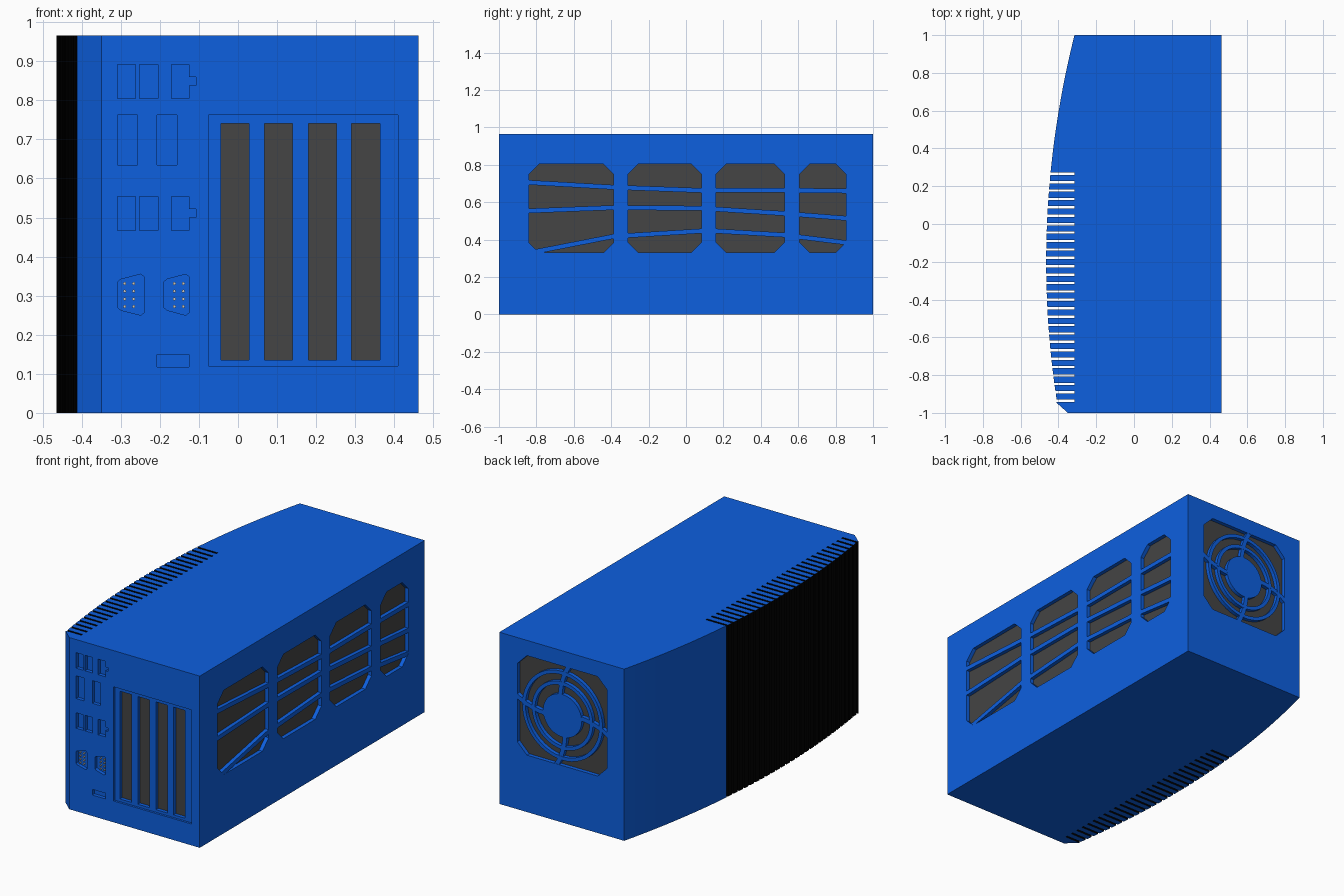
import bpy, bmesh, math

if "Cube" in bpy.data.objects:
    bpy.data.objects.remove(bpy.data.objects["Cube"])


def material(name, rgb):
    m = bpy.data.materials.new(name)
    m.diffuse_color = (*rgb, 1)
    m.use_nodes = True
    m.node_tree.nodes["Principled BSDF"].inputs["Base Color"].default_value = m.diffuse_color
    return m


BLUE = material("blue_shell", (0.004, 0.115, 0.74))
BLACK = material("black_fins", (0.0, 0.0, 0.0))
DARK = material("dark_vent", (0.058, 0.058, 0.058))
WHITE = material("pin_white", (0.8, 0.8, 0.8))


# u, v, depth below the surface -> xyz for each side of the case
def front(u, v, d): return (u, -1 + d, v)
def right(u, v, d): return (0.462 - d, u, v)
def rear(u, v, d): return (u, 1 - d, v)
def flat(u, v, d): return (u, v, d)


def prisms(name, polys, side, d0, d1, mat):
    bm = bmesh.new()
    for poly in polys:
        a = [bm.verts.new(side(u, v, d0)) for u, v in poly]
        b = [bm.verts.new(side(u, v, d1)) for u, v in poly]
        bm.faces.new(a)
        bm.faces.new(b[::-1])
        n = len(poly)
        for i in range(n):
            j = (i + 1) % n
            bm.faces.new((a[j], a[i], b[i], b[j]))
    bmesh.ops.recalc_face_normals(bm, faces=bm.faces)
    me = bpy.data.meshes.new(name)
    bm.to_mesh(me)
    bm.free()
    me.materials.append(mat)
    ob = bpy.data.objects.new(name, me)
    bpy.context.collection.objects.link(ob)
    return ob


def rect(u0, u1, v0, v1):
    return [(u0, v0), (u1, v0), (u1, v1), (u0, v1)]


def octagon(u0, u1, v0, v1, c):
    return [(u0 + c, v0), (u1 - c, v0), (u1, v0 + c), (u1, v1 - c),
            (u1 - c, v1), (u0 + c, v1), (u0, v1 - c), (u0, v0 + c)]


def strip(pts, w):
    # ribbon of width w along a 2D path
    lo, hi = [], []
    for i, (u, v) in enumerate(pts):
        p, q = pts[max(i - 1, 0)], pts[min(i + 1, len(pts) - 1)]
        du, dv = q[0] - p[0], q[1] - p[1]
        s = w / 2 / math.hypot(du, dv)
        lo.append((u + dv * s, v - du * s))
        hi.append((u - dv * s, v + du * s))
    return lo + hi[::-1]


def cut(ob, polys, side, d0, d1):
    c = prisms("cutter", polys, side, d0, d1, BLUE)
    c.hide_render = True
    mod = ob.modifiers.new("cut", 'BOOLEAN')
    mod.operation, mod.solver, mod.object = 'DIFFERENCE', 'EXACT', c
    bpy.context.view_layer.objects.active = ob
    bpy.ops.object.modifier_apply(modifier=mod.name)
    bpy.data.objects.remove(c)


# case body: bowed left side with deep cooling notches, extruded upward
def bow(y):
    return -0.465 + 0.104 * (y + 0.2) ** 2


outline = [(0.462, -1), (0.462, 1)]
outline += [(bow(1 - 0.07 * i), 1 - 0.07 * i) for i in range(11)]
for i in range(28):
    y = 0.266 - i * 0.0445
    a, b = y + 0.006, y - 0.006
    outline += [(bow(a), a), (-0.315, a), (-0.315, b), (bow(b), b)]
outline += [(-0.412, -0.945), (-0.35, -1)]
body = prisms("case_body", [outline], flat, 0, 0.966, BLUE)
body.data.materials.append(BLACK)
for p in body.data.polygons:
    if abs(p.normal.z) < 0.5 and p.center.x < -0.3 and -0.944 < p.center.y < 0.274:
        p.material_index = 1

# side vents: four recessed columns crossed by bent ribs
columns = [octagon(a, b, 0.33, 0.805, 0.055) for a, b in
           ((-0.84, -0.387), (-0.31, 0.082), (0.16, 0.527), (0.607, 0.855))]
cut(body, columns, right, -0.02, 0.025)
prisms("side_vent_mesh", columns, right, 0.022, 0.03, DARK)
ribs = [
    [(-0.86, 0.707), (-0.39, 0.68), (0.08, 0.663), (0.52, 0.664), (0.87, 0.66)],
    [(-0.86, 0.553), (-0.39, 0.571), (0.08, 0.568), (0.52, 0.54), (0.87, 0.513)],
    [(-0.86, 0.325), (-0.39, 0.417), (0.08, 0.446), (0.16, 0.446), (0.52, 0.425), (0.87, 0.382)],
]
prisms("side_vent_ribs", [strip(r, 0.025) for r in ribs], right, 0.0008, 0.028, BLUE)

# rear fan opening with hub, rings and swept spokes
CX, CZ = 0.07, 0.6


def polar(r, a):
    return (CX + r * math.cos(a), CZ + r * math.sin(a))


opening = [octagon(CX - 0.28, CX + 0.28, CZ - 0.28, CZ + 0.28, 0.06)]
cut(body, opening, rear, -0.02, 0.025)
prisms("fan_mesh", opening, rear, 0.022, 0.03, DARK)
prisms("fan_hub", [[polar(0.12, math.tau * i / 48) for i in range(48)]], rear, 0.0008, 0.028, BLUE)
arcs, spokes = [], []
for k in range(4):
    base = k * math.pi / 2
    for r in (0.18, 0.24):
        arcs.append(strip([polar(r, base + math.pi / 2 * i / 14) for i in range(15)], 0.02))
    spokes.append(strip([polar(0.1 + 0.04 * i, base - 0.15 + 0.06 * i) for i in range(6)], 0.025))
prisms("fan_rings", arcs, rear, 0.0008, 0.028, BLUE)
prisms("fan_spokes", spokes, rear, 0.0012, 0.028, BLUE)

# front ports
ports = []
for z in (0.805, 0.467):
    t = z + 0.087
    ports += [rect(-0.308, -0.262, z, t), rect(-0.252, -0.205, z, t)]
    ports.append([(-0.17, z), (-0.126, z), (-0.126, z + 0.033), (-0.108, z + 0.033),
                  (-0.108, z + 0.055), (-0.126, z + 0.055), (-0.126, t), (-0.17, t)])
ports += [rect(u, u + 0.051, 0.634, 0.762) for u in (-0.308, -0.207)]
ports.append(rect(-0.207, -0.126, 0.118, 0.15))
pins = []
for u, w, first in ((-0.308, 0.067, -0.29), (-0.19, 0.064, -0.163)):
    ports.append([(u, 0.27), (u + 0.008, 0.263), (u + w - 0.008, 0.25), (u + w, 0.256),
                  (u + w, 0.349), (u + w - 0.008, 0.355), (u + 0.008, 0.342), (u, 0.335)])
    for i in range(2):
        for j in range(4):
            pins.append([(first + 0.023 * i + 0.004 * math.cos(math.tau * k / 10),
                          0.272 + 0.0197 * j + 0.004 * math.sin(math.tau * k / 10)) for k in range(10)])
cut(body, ports, front, -0.02, 0.02)
prisms("port_pins", pins, front, 0.006, 0.022, WHITE)

# front expansion panel with four dark slots
cut(body, [rect(-0.075, 0.41, 0.12, 0.762)], front, -0.02, 0.012)
slots = [rect(u, u + 0.072, 0.135, 0.741) for u in (-0.044, 0.068, 0.18, 0.291)]
cut(body, slots, front, -0.02, 0.035)
prisms("expansion_slots", slots, front, 0.032, 0.04, DARK)
